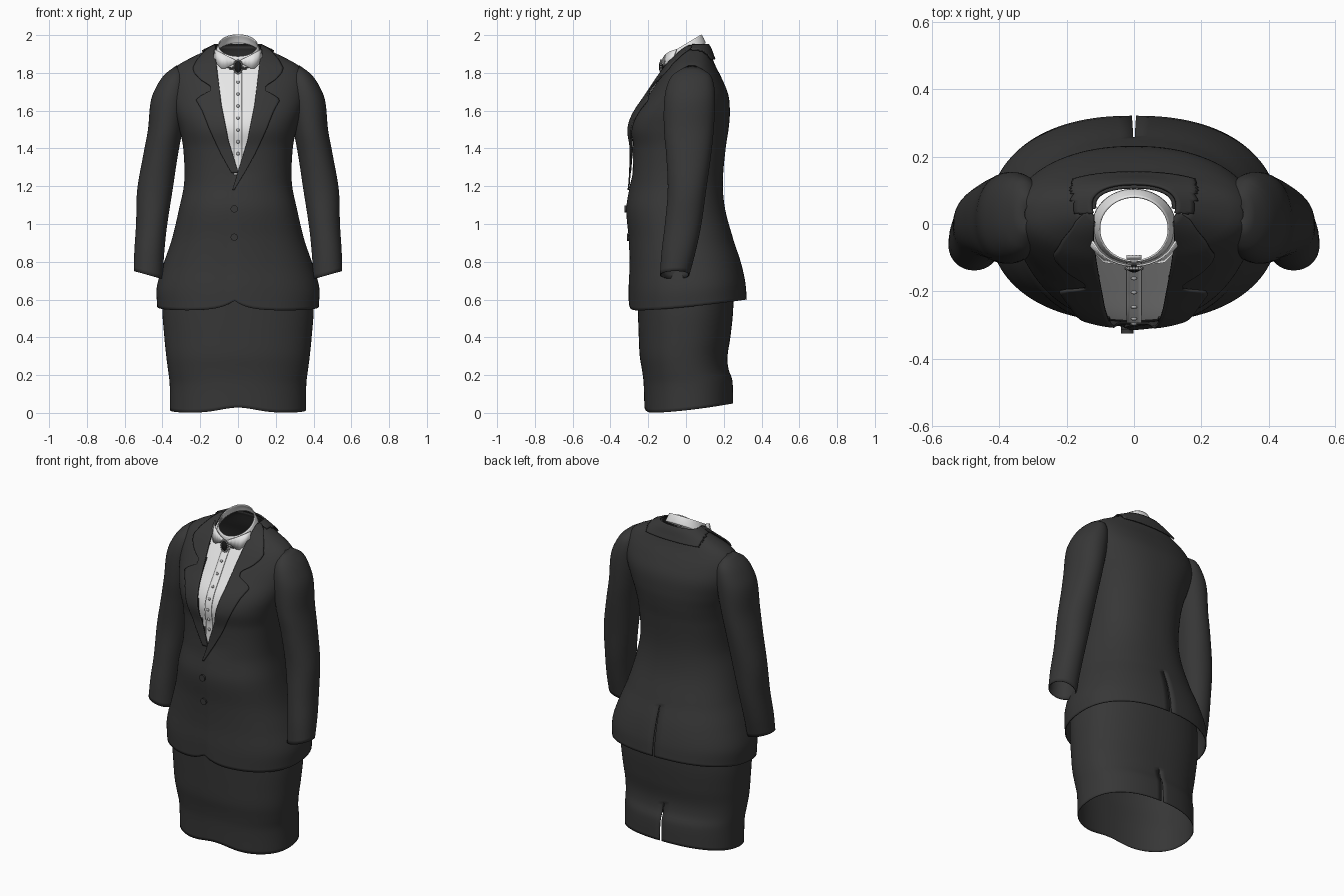
import bpy, bmesh, math
from mathutils import Vector

if "Cube" in bpy.data.objects:
    bpy.data.objects.remove(bpy.data.objects["Cube"])

def material(name, c):
    m = bpy.data.materials.new(name)
    m.diffuse_color = (*c, 1)
    m.use_nodes = True
    m.node_tree.nodes["Principled BSDF"].inputs["Base Color"].default_value = m.diffuse_color
    return m

CHARCOAL = material("charcoal cloth", (0.038, 0.038, 0.038))
WHITE = material("white cotton", (0.8, 0.8, 0.8))
GREY = material("grey button", (0.45, 0.45, 0.45))
BLACK = material("black stone", (0.01, 0.01, 0.01))

# Cross-sections: z, centre x, half width, front y, back y
BODY = [(.54, 0, .428, -.292, .322), (.65, 0, .43, -.292, .314), (.78, 0, .395, -.288, .29),
        (.92, 0, .35, -.292, .25), (1.08, 0, .312, -.305, .207), (1.22, 0, .285, -.285, .195),
        (1.4, 0, .29, -.28, .21), (1.5, 0, .31, -.293, .225), (1.58, 0, .335, -.27, .232),
        (1.68, 0, .36, -.205, .225), (1.77, 0, .36, -.145, .19), (1.84, 0, .318, -.095, .155),
        (1.89, 0, .228, -.05, .135), (1.925, 0, .155, -.02, .122), (1.945, 0, .115, 0, .11)]
SLEEVE = [(.73, .475, .077, -.138, .018), (.85, .47, .079, -.13, .05), (1.0, .457, .083, -.112, .082),
          (1.18, .44, .094, -.097, .107), (1.365, .41, .092, -.105, .133), (1.5, .385, .092, -.117, .147),
          (1.66, .363, .097, -.115, .155), (1.75, .342, .078, -.095, .145), (1.8, .33, .05, -.06, .12),
          (1.838, .315, .012, .01, .05)]
SKIRT = [(0, 0, .36, -.22, .25), (.15, 0, .362, -.225, .245), (.22, 0, .37, -.233, .225),
         (.3, 0, .38, -.245, .22), (.4, 0, .39, -.25, .235), (.55, 0, .4, -.255, .25),
         (.75, 0, .385, -.26, .25), (.95, 0, .32, -.25, .21), (1.15, 0, .26, -.24, .16)]
VEE = [(1.28, 0), (1.44, .05), (1.63, .087), (1.79, .107), (1.9, .12), (1.96, .118)]
LAPEL = [(1.18, -.02), (1.28, .04), (1.37, .09), (1.5, .15), (1.6, .19), (1.655, .222), (1.675, .2),
         (1.705, .145), (1.73, .145), (1.765, .2), (1.8, .232), (1.825, .24), (1.87, .215), (1.92, .17), (1.945, .13)]
N = 2.3

def linear(pts, z):
    if z <= pts[0][0]:
        return pts[0][1]
    for (a, p), (b, q) in zip(pts, pts[1:]):
        if z <= b:
            return p + (q - p) * (z - a) / (b - a)
    return pts[-1][1]

def sample(rows, z):
    """Smooth interpolation of the cross-section at height z."""
    z = min(max(z, rows[0][0]), rows[-1][0])
    i = next(k for k in range(len(rows) - 1) if z <= rows[k + 1][0])
    def slope(k, c):
        a, b = rows[max(k - 1, 0)], rows[min(k + 1, len(rows) - 1)]
        return (b[c] - a[c]) / (b[0] - a[0])
    a, b = rows[i], rows[i + 1]
    h = b[0] - a[0]
    t = (z - a[0]) / h
    return [(2*t**3 - 3*t**2 + 1)*a[c] + (3*t**2 - 2*t**3)*b[c]
            + h*((t**3 - 2*t**2 + t)*slope(i, c) + (t**3 - t**2)*slope(i + 1, c)) for c in range(1, 5)]

def front_y(x, z, grow=0.0):
    _, w, yf, yb = sample(BODY, z)
    r = min(abs(x) / (w + grow), .985)
    return (yf + yb)/2 - ((yb - yf)/2 + grow) * (1 - r**N)**(1/N)

def mesh_object(name, verts, faces, mat, thick=0.0, mirror=False, side=-1):
    me = bpy.data.meshes.new(name)
    me.from_pydata(verts, [], faces)
    me.materials.append(mat)
    ob = bpy.data.objects.new(name, me)
    bpy.context.collection.objects.link(ob)
    bm = bmesh.new()
    bm.from_mesh(me)
    bmesh.ops.delete(bm, geom=[v for v in bm.verts if not v.link_faces], context='VERTS')
    bm.to_mesh(me)
    bm.free()
    if thick:
        s = ob.modifiers.new("thickness", 'SOLIDIFY')
        s.thickness, s.offset = thick, side
    if mirror:
        ob.modifiers.new("mirror", 'MIRROR')
    return ob

def loft(name, rows, mat, nz, na=120, n=N, warp=None, keep=None, grow=0.0, **kw):
    verts, faces = [], []
    z0, z1 = rows[0][0], rows[-1][0]
    p = lambda v: math.copysign(abs(v)**(2/n), v)
    for i in range(nz + 1):
        z = z0 + (z1 - z0)*i/nz
        cx, w, yf, yb = sample(rows, z)
        for j in range(na):
            a = 2*math.pi*(j + .5)/na
            v = Vector((cx + (w + grow)*p(math.cos(a)),
                        (yf + yb)/2 + ((yb - yf)/2 + grow)*p(math.sin(a)), z + grow*.6))
            verts.append(warp(v) if warp else v)
    for i in range(nz):
        for j in range(na):
            k = (j + 1) % na
            f = (i*na + j, i*na + k, (i + 1)*na + k, (i + 1)*na + j)
            if not keep or keep(sum((verts[q] for q in f), Vector())/4):
                faces.append(f)
    return mesh_object(name, verts, faces, mat, **kw)

def front_sheet(name, mat, z0, z1, left, right, grow, nx=10, nz=70, keep=None, **kw):
    """Sheet following the chest between two edges given as functions of height."""
    verts, faces = [], []
    for i in range(nz + 1):
        z = z0 + (z1 - z0)*i/nz
        for j in range(nx + 1):
            x = left(z) + (right(z) - left(z))*j/nx
            verts.append(Vector((x, front_y(x, z, grow), z)))
    for i in range(nz):
        for j in range(nx):
            a = i*(nx + 1) + j
            f = (a, a + 1, a + nx + 2, a + nx + 1)
            if not keep or keep(sum((verts[q] for q in f), Vector())/4):
                faces.append(f)
    return mesh_object(name, verts, faces, mat, **kw)

def outside_neck(c):
    return (c.x/.108)**2 + ((c.y + .012)/.1)**2 > 1

def fade(z, z0, z1):
    return min(max((z1 - z)/(z1 - z0), 0), 1)

# Jacket body with front overlap, cutaway hem, back vent and V opening
def jacket_warp(v):
    x, y, z = v
    if y < 0:
        if x > -.03:
            v.y -= .012*max(0, 1 - (x + .03)/.2)*fade(z, 1.2, 1.27)
        v.z += .055*math.exp(-abs(x + .02)/.07)*fade(z, .54, .75)
    v.z += .06*min(max((y + .3)/.62, 0), 1)**1.5*fade(z, .54, .9)
    if y > 0 and abs(x) < .022 and z < .95:
        v.x *= .15 + .2*fade(z, .6, .92)
    return v

def jacket_keep(c):
    if c.y > 0 and abs(c.x) < .004 and c.z < .9:
        return False
    if c.z > 1.31 and c.y < .05 and abs(c.x) < linear(VEE, c.z) + .012:
        return False
    return c.z < 1.5 or outside_neck(c)

loft("jacket_body", BODY, CHARCOAL, 84, warp=jacket_warp, keep=jacket_keep, thick=.006)

# Sleeves with slanted cuffs
def cuff_warp(v):
    v.z += .27*(v.x - .475)*fade(v.z, .73, .95)
    return v
loft("sleeves", SLEEVE, CHARCOAL, 50, na=40, n=2.1, warp=cuff_warp, thick=.006, mirror=True)

# Lapels and the jacket collar round the back of the neck
inner = lambda z: linear(VEE, z) if z > 1.28 else -.03*(1.28 - z)/.1
outer = lambda z: max(linear(LAPEL, z), inner(z) + .004)
front_sheet("left_lapel", CHARCOAL, 1.18, 1.945, inner, outer, .016, thick=.008, side=0)
front_sheet("right_lapel", CHARCOAL, 1.27, 1.945, lambda z: -outer(z), lambda z: -inner(z),
            .014, thick=.008, side=0)
loft("back_collar", BODY[-4:], CHARCOAL, 16, grow=.012,
     keep=lambda c: c.z > 1.872 and c.y > .03 and abs(c.x) < .185, thick=.008)

# Skirt with raised hem and back slit
def skirt_warp(v):
    x, y, z = v
    f = fade(z, 0, .3)
    v.z += .05*min(max((y + .2)/.45, 0), 1)**1.6*f
    if y < 0:
        v.z += .028*math.exp(-(x/.13)**2)*f
    if y > 0 and abs(x) < .022:
        v.x *= .1 + .4*f
    return v
loft("skirt", SKIRT, CHARCOAL, 60, warp=skirt_warp, thick=.004,
     keep=lambda c: not (c.y > 0 and abs(c.x) < .004 and c.z < .27))

# Shirt front, placket, collar stand and collar wings
edge = lambda z: linear(VEE, z) + .025
front_sheet("shirt_front", WHITE, 1.24, 1.925, lambda z: -edge(z), edge, -.006, nx=24, keep=outside_neck)
front_sheet("shirt_placket", WHITE, 1.26, 1.84, lambda z: -.022, lambda z: .022, -.001, nx=4,
            thick=.005, side=0)
def stand_warp(v):
    v.z += 1.895 + .6*v.y
    return v
loft("collar_stand", [(0, 0, .125, -.118, .105), (.03, 0, .115, -.116, .095), (.06, 0, .105, -.112, .082)],
     WHITE, 6, na=64, n=2, warp=stand_warp, thick=.005)

def wing_point(a, b):
    x, z = a
    x2, z2 = b
    return [Vector((x + (x2 - x)*t/6, 0, z + (z2 - z)*t/6)) for t in range(7)]
top, low = wing_point((.008, 1.865), (.124, 1.925)), wing_point((.01, 1.85), (.13, 1.885))
for t, v in enumerate(low):
    v.z -= .055*max(0, 1 - abs(t - 3.6)/3.4)
wing = low + top
for v in wing:
    ring = -.012 - .112*math.sqrt(max(0, 1 - (v.x/.132)**2))
    v.y = min(front_y(v.x, v.z, .008), ring)
mesh_object("collar_wings", wing, [(k, k + 1, k + 8, k + 7) for k in range(6)], WHITE,
            thick=.006, mirror=True, side=0)

# Buttons and brooch
def ball(name, loc, scale, mat, seg=16):
    bpy.ops.mesh.primitive_uv_sphere_add(segments=seg, ring_count=seg//2, radius=1, location=loc)
    ob = bpy.context.object
    ob.name, ob.scale = name, scale
    ob.data.materials.append(mat)

for k in range(7):
    z = 1.75 - .063*k
    ball("shirt_button", (0, front_y(0, z) - .003, z), (.009, .006, .009), GREY)

for z in (1.08, .93):
    bpy.ops.mesh.primitive_cylinder_add(vertices=24, radius=.019, depth=.014, rotation=(math.pi/2, 0, 0),
                                        location=(-.02, front_y(-.02, z) - .014, z))
    bpy.context.object.name = "jacket_button"
    bpy.context.object.data.materials.append(CHARCOAL)

ball("brooch_stone", (0, -.132, 1.832), (.02, .012, .03), BLACK, 20)
for k in range(16):
    a = 2*math.pi*k/16
    ball("brooch_bead", (.023*math.cos(a), -.132, 1.832 + .034*math.sin(a)), (.006,)*3, GREY, 8)

# Smooth shading with sharp edges kept
bpy.ops.object.select_all(action='SELECT')
bpy.context.view_layer.objects.active = bpy.context.selected_objects[0]
bpy.ops.object.shade_smooth_by_angle(angle=math.radians(40))
